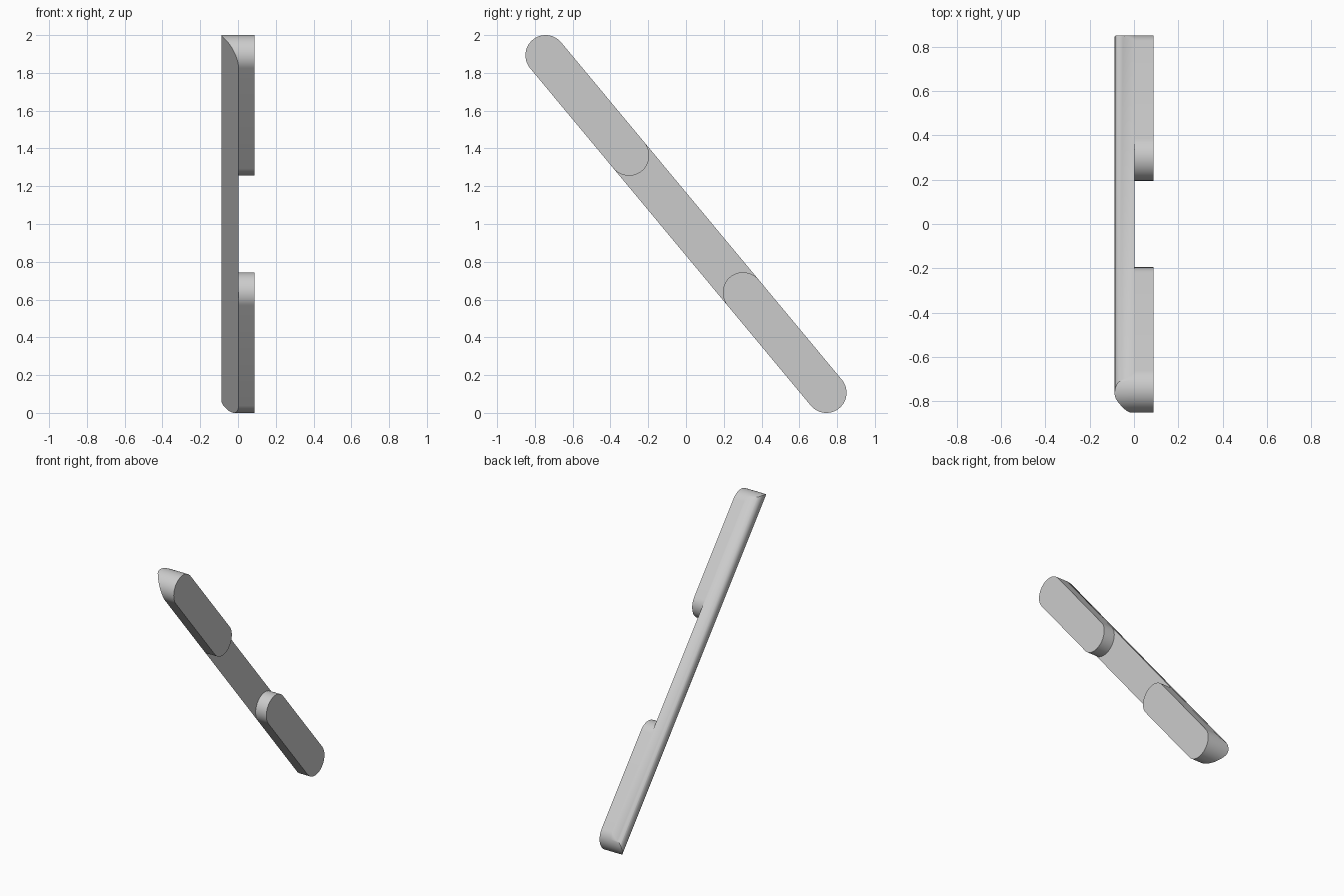
import bpy, bmesh, math
from mathutils import Matrix

cube = bpy.data.objects.get("Cube")
if cube:
    bpy.data.objects.remove(cube, do_unlink=True)

R = 0.107                 # half width of the bar
END_Y, END_Z = 0.743, 0.893
HALF = math.hypot(END_Y, END_Z)
PAD_INNER = HALF - 0.69
SEAM, SIDE = 0.003, 0.0875
# Local y runs down the bar, local z points up and back
TILT = Matrix.Translation((0, 0, 1)) @ Matrix.Rotation(-math.atan2(END_Z, END_Y), 4, 'X')

grey = bpy.data.materials.new("plain grey")
grey.use_nodes = True
grey.diffuse_color = (0.6, 0.6, 0.6, 1)
grey.node_tree.nodes["Principled BSDF"].inputs["Base Color"].default_value = (0.6, 0.6, 0.6, 1)


def prism(name, points, offset):
    """Extrude a closed outline by an offset."""
    bm = bmesh.new()
    face = bm.faces.new([bm.verts.new(p) for p in points])
    moved = bmesh.ops.extrude_face_region(bm, geom=[face])["geom"]
    bmesh.ops.translate(bm, vec=offset, verts=[v for v in moved if isinstance(v, bmesh.types.BMVert)])
    bmesh.ops.recalc_face_normals(bm, faces=bm.faces)
    mesh = bpy.data.meshes.new(name)
    bm.to_mesh(mesh)
    bm.free()
    mesh.materials.append(grey)
    obj = bpy.data.objects.new(name, mesh)
    bpy.context.collection.objects.link(obj)
    obj.matrix_world = TILT
    return obj


def capsule(name, y0, y1, x0, x1, steps=32):
    """Round-ended slab between two arc centres."""
    arc = [math.pi * i / steps for i in range(steps + 1)]
    points = [(x0, y1 + R * math.sin(a), R * math.cos(a)) for a in arc]
    points += [(x0, y0 - R * math.sin(a), -R * math.cos(a)) for a in arc]
    return prism(name, points, (x1 - x0, 0, 0))


def smooth(obj):
    bpy.ops.object.select_all(action='DESELECT')
    obj.select_set(True)
    bpy.context.view_layer.objects.active = obj
    bpy.ops.object.shade_smooth_by_angle(angle=math.radians(30))


# Long backing bar, trimmed to a rounded wedge section
bar = capsule("backing_bar", -HALF, HALF, -0.1, SEAM)
section = [(0.05, 0.15), (SEAM, R), (-0.068, 0.09), (-0.078, 0.082), (-0.085, 0.069),
           (-SIDE, 0.054), (-0.0865, 0.041), (-0.08, 0.024), (SEAM, -R), (0.05, -0.18)]
trim = prism("section_trim", [(x, -1.5, z) for x, z in section], (0, 3, 0))
cut = bar.modifiers.new("trim", 'BOOLEAN')
cut.operation = 'INTERSECT'
cut.solver = 'EXACT'
cut.object = trim
bpy.context.view_layer.update()
bpy.context.view_layer.objects.active = bar
bpy.ops.object.modifier_apply(modifier=cut.name)
bpy.data.objects.remove(trim, do_unlink=True)
smooth(bar)

# Mounting pad at each end
smooth(capsule("upper_pad", -HALF, -PAD_INNER, SEAM, SIDE))
smooth(capsule("lower_pad", PAD_INNER, HALF, SEAM, SIDE))
